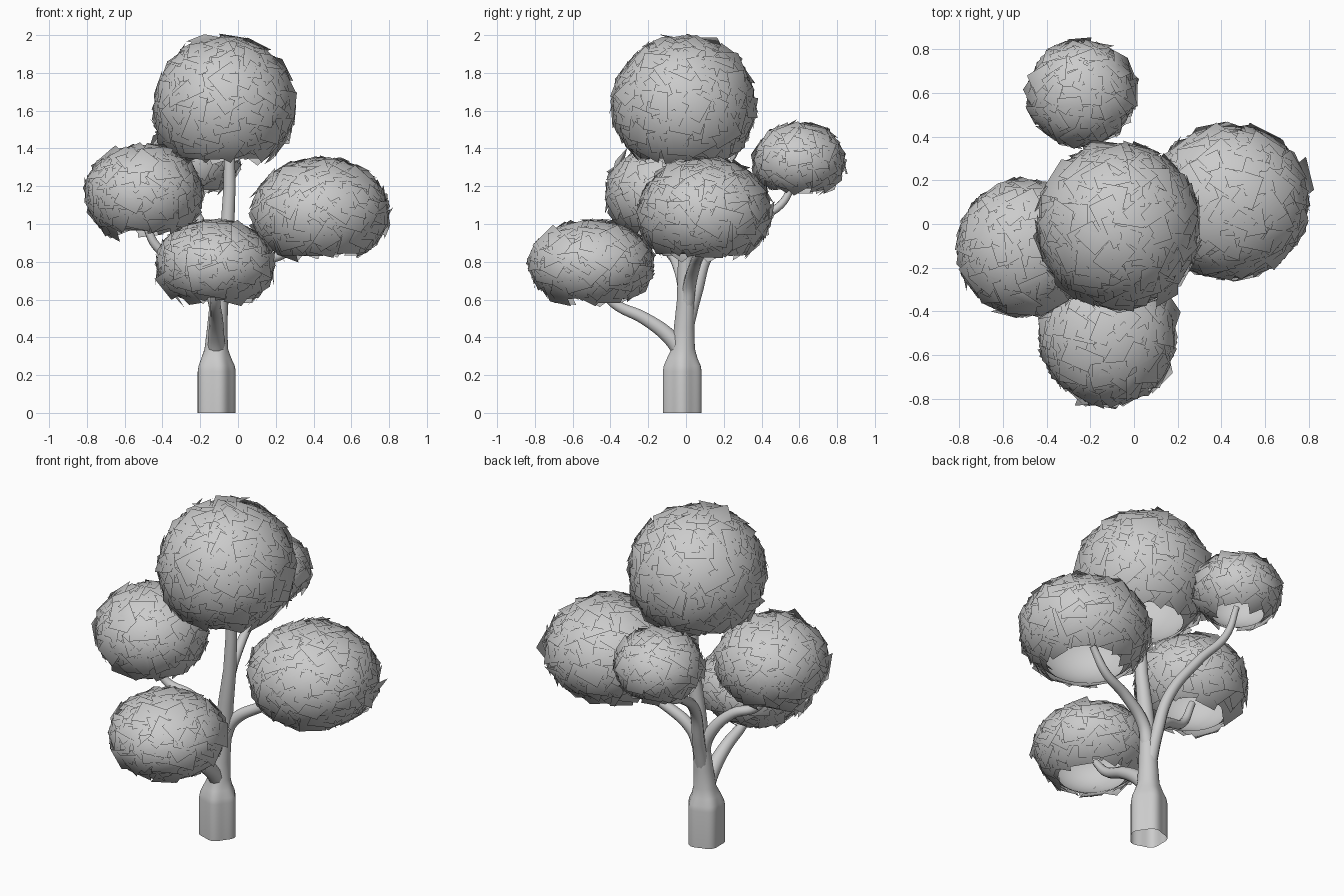
import bpy, bmesh, math, random
from mathutils import Vector

random.seed(11)
if "Cube" in bpy.data.objects:
    bpy.data.objects.remove(bpy.data.objects["Cube"])

grey = bpy.data.materials.new("plain_grey")
grey.use_nodes = True
COLOUR = (0.6, 0.6, 0.6, 1)
grey.diffuse_color = COLOUR
grey.node_tree.nodes["Principled BSDF"].inputs["Base Color"].default_value = COLOUR


def finish(name, bm):
    mesh = bpy.data.meshes.new(name)
    bm.to_mesh(mesh)
    bm.free()
    mesh.materials.append(grey)
    obj = bpy.data.objects.new(name, mesh)
    bpy.context.collection.objects.link(obj)
    return obj


def select_only(obj):
    bpy.ops.object.select_all(action='DESELECT')
    obj.select_set(True)
    bpy.context.view_layer.objects.active = obj


def smooth(obj):
    select_only(obj)
    bpy.ops.object.shade_smooth_by_angle(angle=math.radians(50))


def trunk():
    # x, y, z, radius, lobe depth of each ring; the foot is open
    rings = [(-.118, -.02, 0, .1, .06), (-.118, -.02, .22, .1, .06),
             (-.118, -.02, .25, .095, .06), (-.118, -.02, .29, .079, .04),
             (-.115, -.015, .34, .062, 0), (-.11, -.01, .45, .054, 0),
             (-.1, 0, .6, .048, 0), (-.08, 0, .8, .043, 0),
             (-.055, 0, 1.0, .036, 0), (-.045, 0, 1.2, .032, 0),
             (-.045, 0, 1.42, .028, 0)]
    bm = bmesh.new()
    sides, last = 48, None
    for x, y, z, r, lobe in rings:
        ring = []
        for i in range(sides):
            a = math.tau * i / sides
            d = r * (1 + lobe * math.cos(5 * a))
            ring.append(bm.verts.new((x + d * math.cos(a), y + d * math.sin(a), z)))
        if last:
            for i in range(sides):
                j = (i + 1) % sides
                bm.faces.new((last[i], last[j], ring[j], ring[i]))
        last = ring
    bm.faces.new(last)
    smooth(finish("trunk", bm))


def branch(name, points, thick, thin):
    # Tapered tube along a smooth curve
    curve = bpy.data.curves.new(name, 'CURVE')
    curve.dimensions = '3D'
    curve.bevel_depth = 1
    curve.bevel_resolution = 3
    curve.resolution_u = 8
    curve.use_fill_caps = True
    spline = curve.splines.new('BEZIER')
    spline.bezier_points.add(len(points) - 1)
    for i, (bp, co) in enumerate(zip(spline.bezier_points, points)):
        bp.co = co
        bp.handle_left_type = bp.handle_right_type = 'AUTO'
        bp.radius = thick + (thin - thick) * i / (len(points) - 1)
    curve.materials.append(grey)
    obj = bpy.data.objects.new(name, curve)
    bpy.context.collection.objects.link(obj)
    select_only(obj)
    bpy.ops.object.convert(target='MESH')
    smooth(bpy.context.view_layer.objects.active)


def foliage(name, centre, radii, leaves, size):
    centre, floor = Vector(centre), -.76

    def outward(co):
        return Vector(c / r ** 2 for c, r in zip(co - centre, radii)).normalized()

    # Inner shell, open underneath
    bm = bmesh.new()
    bmesh.ops.create_icosphere(bm, subdivisions=4, radius=.97)
    bmesh.ops.bisect_plane(bm, geom=bm.verts[:] + bm.edges[:] + bm.faces[:],
                           plane_co=(0, 0, floor), plane_no=(0, 0, -1), clear_outer=True)
    for v in bm.verts:
        v.co = centre + Vector(c * r for c, r in zip(v.co, radii))
    smooth(finish(name + "_shell", bm))

    # Shingle leaves: one edge on the shell, the other standing off it
    bm = bmesh.new()
    golden = math.pi * (3 - math.sqrt(5))
    for i in range(leaves):
        z = 1 - (.9 - floor) * (i + .5) / leaves
        w, a = math.sqrt(1 - z * z), golden * i + random.uniform(-.1, .1)
        unit = Vector((w * math.cos(a), w * math.sin(a), z))
        place = centre + Vector(u * r * .98 for u, r in zip(unit, radii))
        normal = outward(place)
        drift = Vector(random.gauss(0, 1) for _ in range(3)) - Vector((0, 0, .7))
        along = (drift - normal * drift.dot(normal)).normalized()
        across = normal.cross(along)
        along = along + normal * random.gauss(.0, .1)
        across = across + normal * random.gauss(0, .07)
        long, half = size * random.uniform(.85, 1.15), size * random.uniform(.4, .55)
        corners = [(-.4, -1), (.6, -1), (.6, 1), (-.4, 1)]
        bm.faces.new([bm.verts.new(place + along * u * long + across * v * half)
                      for u, v in corners])
    # Rounded shading that follows the ball
    mesh = finish(name + "_leaves", bm).data
    mesh.shade_smooth()
    mesh.normals_split_custom_set_from_vertices([outward(v.co) for v in mesh.vertices])


trunk()
branch("front_branch", [(-.115, 0, .29), (-.115, -.09, .405), (-.115, -.22, .5),
                        (-.12, -.38, .58), (-.12, -.47, .68)], .05, .02)
branch("left_branch", [(-.1, 0, .55), (-.05, .02, .68), (.1, .05, .79),
                       (.27, .08, .86), (.38, .1, .98)], .04, .02)
branch("right_branch", [(-.1, 0, .5), (-.15, -.01, .66), (-.27, -.05, .8),
                        (-.42, -.09, .87), (-.5, -.1, 1.03)], .04, .02)
branch("back_branch", [(-.11, 0, .45), (-.12, .05, .63), (-.15, .13, .86),
                       (-.2, .32, 1.01), (-.24, .5, 1.1), (-.25, .58, 1.25)], .04, .017)

foliage("top_foliage", (-.07, -.01, 1.625), (.37, .375, .365), 250, .15)
foliage("left_foliage", (.435, .1, 1.06), (.355, .345, .285), 200, .155)
foliage("right_foliage", (-.5, -.11, 1.16), (.305, .305, .255), 180, .14)
foliage("front_foliage", (-.12, -.5, .785), (.305, .32, .23), 180, .14)
foliage("back_foliage", (-.24, .6, 1.335), (.235, .235, .195), 130, .125)
